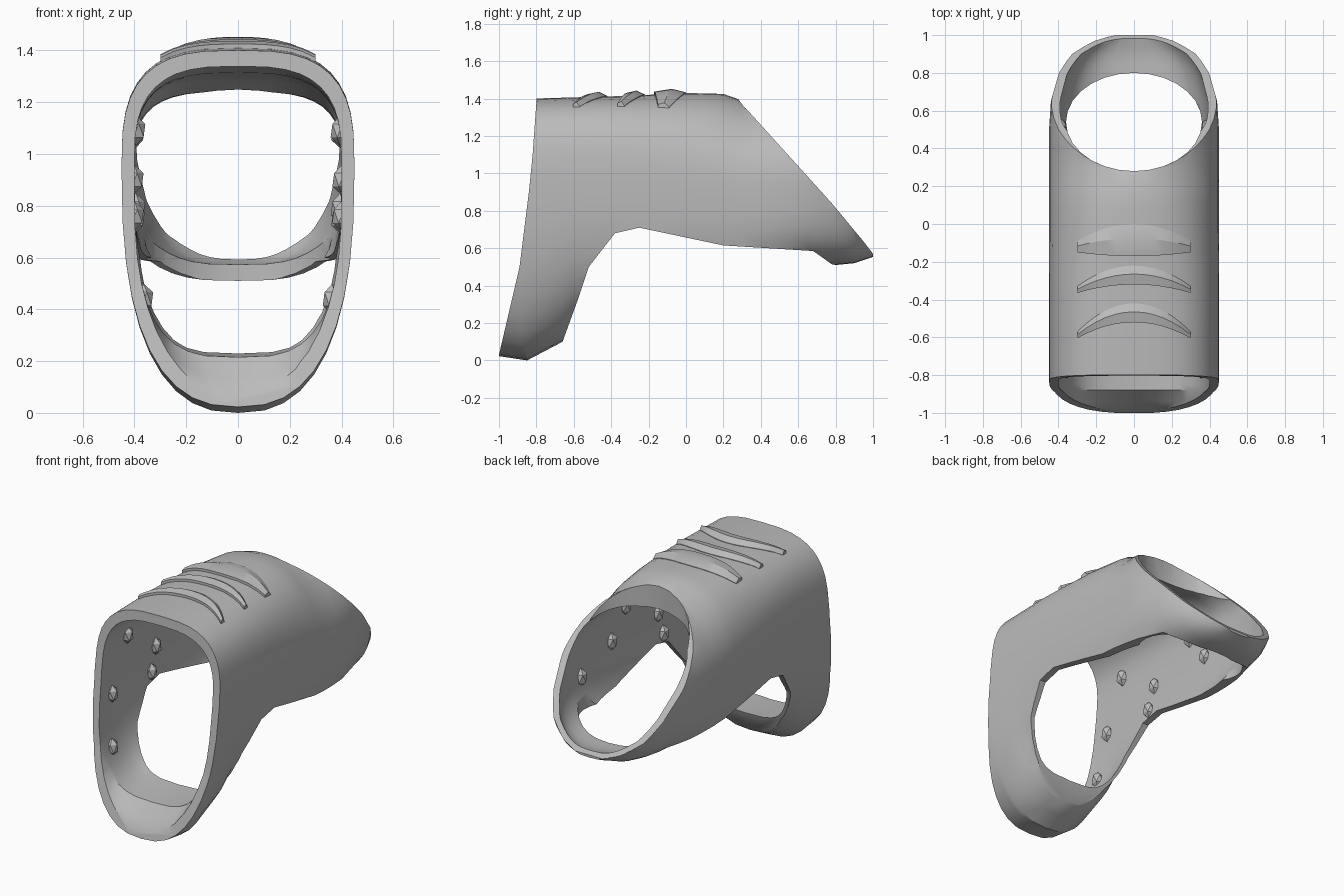
import bpy, bmesh, math
from mathutils import Matrix

if "Cube" in bpy.data.objects:
    bpy.data.objects.remove(bpy.data.objects["Cube"], do_unlink=True)

grey = bpy.data.materials.new("plain_grey")
grey.use_nodes = True
grey.diffuse_color = (0.5, 0.5, 0.5, 1)
grey.node_tree.nodes["Principled BSDF"].inputs["Base Color"].default_value = (0.5, 0.5, 0.5, 1)

# Outer section sizes along the length: (y, value)
TOP = [(-1, 1.395), (-0.3, 1.415), (0, 1.43), (0.2, 1.425), (0.3, 1.39), (1, 1.36)]
BOTTOM = [(-1.05, 0.03), (-0.98, 0.02), (-0.85, 0), (-0.66, 0.1), (-0.6, 0.17), (-0.45, 0.25),
          (0.3, 0.38), (0.65, 0.505), (0.8, 0.51), (0.9, 0.52), (1.02, 0.56)]
WIDTH = [(0.5, 0.45), (0.65, 0.44), (0.8, 0.4), (0.9, 0.35), (0.97, 0.27), (1.02, 0.14)]
# Inner floor height and roof thickness
FLOOR = [(-1.05, 0.05), (-1, 0.055), (-0.88, 0.215), (-0.6, 0.23), (-0.45, 0.31),
         (0.3, 0.44), (0.65, 0.57), (0.9, 0.575), (1.02, 0.6)]
ROOF = [(-0.8, 0.06), (0.3, 0.15)]
# Squareness of the upper and lower halves, outer then inner
SQUARE_UP = ([(-0.4, 3), (0.3, 2)], [(-0.4, 3), (0.3, 3.4)])
SQUARE_DOWN = ([(-0.5, 2.5), (0.4, 3.2)],
               [(-1, 2.5), (-0.88, 3.2), (-0.7, 3.7), (-0.6, 3.3), (-0.3, 3), (0.4, 3.2)])
STATIONS = [-1.05, -1, -0.94, -0.88, -0.85, -0.75, -0.66, -0.6, -0.45, -0.3, -0.15, 0, 0.1, 0.2,
            0.3, 0.4, 0.5, 0.65, 0.73, 0.8, 0.85, 0.9, 0.94, 0.97, 1.02]
MIDDLE = 0.95
SEGS = 40


def lerp(table, y):
    if y <= table[0][0]:
        return table[0][1]
    for (a, va), (b, vb) in zip(table, table[1:]):
        if y <= b:
            return va + (vb - va) * (y - a) / (b - a)
    return table[-1][1]


def section(y, inner):
    """Half width, then height and squareness above and below the middle."""
    w, up, down = lerp(WIDTH, y), lerp(TOP, y) - MIDDLE, MIDDLE - lerp(BOTTOM, y)
    if inner:
        w, up, down = w * 0.89, up - lerp(ROOF, y), MIDDLE - lerp(FLOOR, y)
    return w, (up, lerp(SQUARE_UP[inner], y)), (down, lerp(SQUARE_DOWN[inner], y))


def ring(y, inner):
    w, upper, lower = section(y, inner)
    points = []
    for i in range(SEGS):
        a = math.tau * i / SEGS
        s, c = math.sin(a), math.cos(a)
        h, n = upper if c > 0 else lower
        x = math.copysign(abs(s) ** (2 / n), s) * w
        z = math.copysign(abs(c) ** (2 / n), c) * h + MIDDLE
        points.append((x, y, z))
    return points


def surface_z(x, y):
    w, (up, n), _ = section(y, False)
    return MIDDLE + up * (1 - abs(x / w) ** n) ** (1 / n)


def inner_x(y, z):
    w, upper, lower = section(y, True)
    h, n = upper if z > MIDDLE else lower
    return w * (1 - min(abs(z - MIDDLE) / h, 0.99) ** n) ** (1 / n)


def make(name, bm):
    bmesh.ops.recalc_face_normals(bm, faces=bm.faces)
    if bm.calc_volume(signed=True) < 0:
        bmesh.ops.reverse_faces(bm, faces=bm.faces)
    mesh = bpy.data.meshes.new(name)
    bm.to_mesh(mesh)
    bm.free()
    mesh.materials.append(grey)
    obj = bpy.data.objects.new(name, mesh)
    bpy.context.collection.objects.link(obj)
    return obj


def loft(name, loops):
    """Closed solid through a row of matching loops of points."""
    bm = bmesh.new()
    rows = [[bm.verts.new(p) for p in loop] for loop in loops]
    for a, b in zip(rows, rows[1:]):
        for i in range(len(a)):
            j = (i + 1) % len(a)
            bm.faces.new((a[i], a[j], b[j], b[i]))
    bm.faces.new(rows[0])
    bm.faces.new(rows[-1])
    return make(name, bm)


def cut(obj, cutter, operation):
    cutter.hide_render = True
    mod = obj.modifiers.new("cut", 'BOOLEAN')
    mod.operation, mod.object, mod.solver = operation, cutter, 'EXACT'
    select(obj)
    bpy.ops.object.modifier_apply(modifier=mod.name)
    bpy.data.objects.remove(cutter, do_unlink=True)


def select(obj):
    bpy.ops.object.select_all(action='DESELECT')
    obj.select_set(True)
    bpy.context.view_layer.objects.active = obj


# Outer body, trimmed to the side outline: raked front, arched underside, sloping back
shell = loft("shell", [ring(y, False) for y in STATIONS])
outline = [(-0.8, 1.6), (-0.8, 1.38), (-0.82, 1.1), (-0.84, 0.9), (-0.89, 0.5), (-1, 0.03),
           (-0.98, -0.1), (-0.7, -0.1), (-0.66, 0.1), (-0.58, 0.32), (-0.52, 0.5), (-0.38, 0.68),
           (-0.25, 0.71), (0.2, 0.615), (0.68, 0.585), (0.8, 0.5), (0.82, 0.4), (1, 0.4),
           (1, 0.57), (0.95, 0.635), (0.78, 0.84), (0.3, 1.37), (0.26, 1.43), (0.2, 1.6)]
cut(shell, loft("outline_cutter", [[(x, y, z) for y, z in outline] for x in (-0.6, 0.6)]), 'INTERSECT')

# Hollow inside, running out through both ends
hollow = [ring(y, True) for y in [-1.1] + STATIONS + [1.06]]
cut(shell, loft("hollow_cutter", hollow), 'DIFFERENCE')

# Rounded opening through the roof edge and the back strap
angles = [math.tau * i / 28 for i in range(28)]
oval = [[(0.36 * math.cos(a), 0.54 + 0.26 * math.sin(a), z) for a in angles] for z in (0.3, 1.7)]
cut(shell, loft("opening_cutter", oval), 'DIFFERENCE')
select(shell)
bpy.ops.object.shade_smooth_by_angle(angle=math.radians(32))

# Three overlapping crescent ridges on the roof
for number, (back, depth, drop) in enumerate([(0.0, 0.17, 0.09), (-0.22, 0.1, 0.11), (-0.42, 0.1, 0.15)]):
    loops = []
    for i in range(13):
        t = i / 6 - 1
        x, y0 = 0.3 * t, back - drop * t * t
        d = depth * (1 - 0.65 * t * t)
        row = [(0, -0.02), (0, 0.003), (-0.45 * d, 0.026), (-d, 0.016), (-d, -0.02)]
        loops.append([(x, y0 + dy, surface_z(x, y0 + dy) + dz) for dy, dz in row])
    ridge = loft(f"roof_ridge_{number + 1}", loops)
    select(ridge)
    bpy.ops.object.shade_smooth_by_angle(angle=math.radians(25))

# Faceted studs on the inner walls, mirrored left and right
STUDS = [(-0.78, 0.44), (-0.73, 0.76), (-0.58, 1.09), (-0.28, 0.9), (-0.33, 0.75),
         (0.06, 1.08), (0.2, 0.9), (0.52, 0.79)]
for side, sign in (("left", 1), ("right", -1)):
    bm = bmesh.new()
    for y, z in STUDS:
        place = Matrix.Translation((sign * inner_x(y, z), y, z)) @ Matrix.Diagonal((0.04, 0.042, 0.058, 1))
        bmesh.ops.create_icosphere(bm, subdivisions=1, radius=1, matrix=place)
    make(f"inner_studs_{side}", bm)
